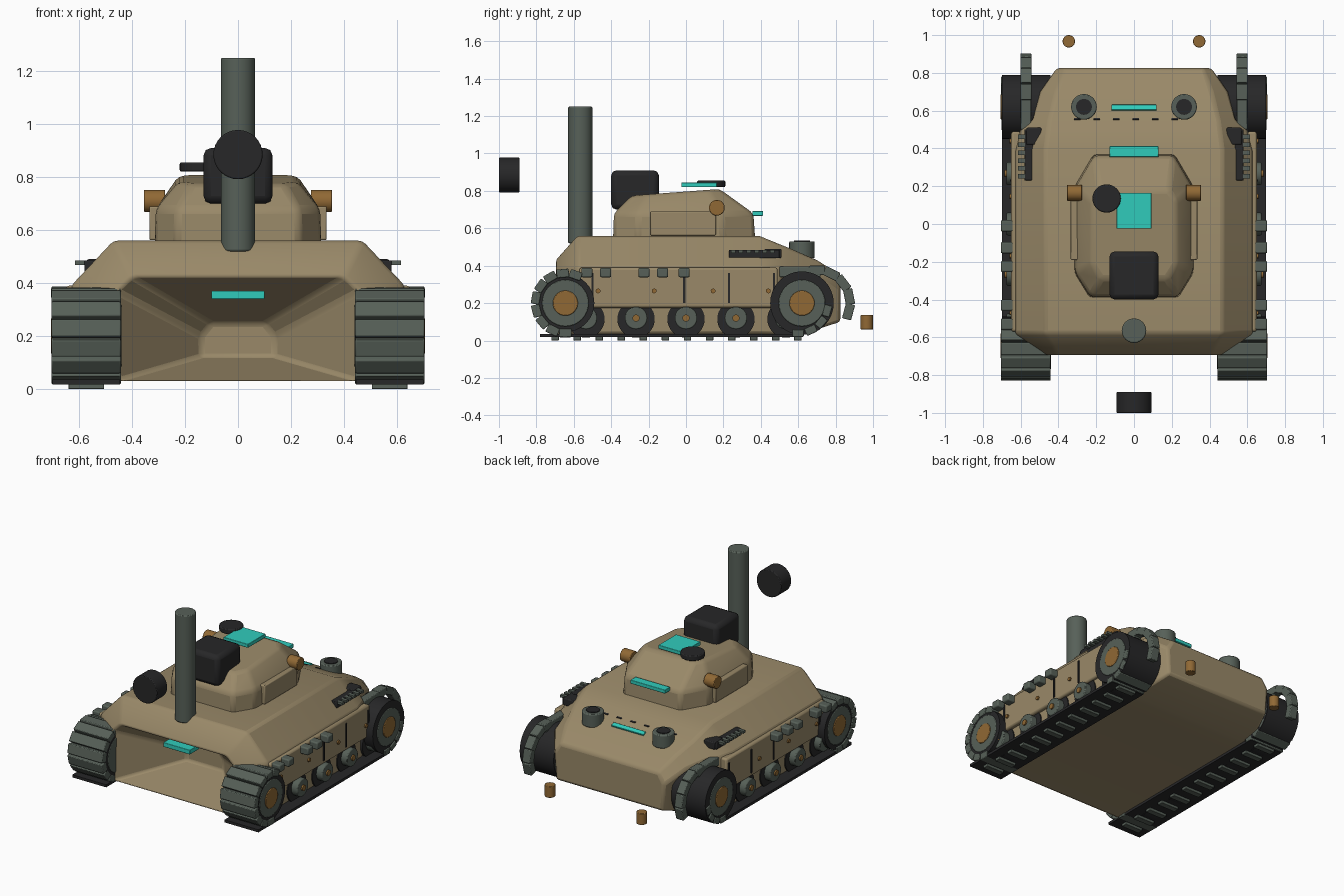
import bpy, bmesh, math
from mathutils import Matrix, Vector

if "Cube" in bpy.data.objects:
    bpy.data.objects.remove(bpy.data.objects["Cube"])


def material(name, rgb):
    m = bpy.data.materials.new(name)
    m.diffuse_color = (*rgb, 1)
    m.use_nodes = True
    m.node_tree.nodes["Principled BSDF"].inputs["Base Color"].default_value = m.diffuse_color
    return m


TAN = material("tan armour", (0.32, 0.25, 0.14))
BLACK = material("black rubber", (0.02, 0.02, 0.021))
GREY = material("grey green steel", (0.095, 0.118, 0.098))
BRONZE = material("bronze", (0.28, 0.14, 0.035))
CYAN = material("cyan glow", (0.03, 0.6, 0.5))


def finish(name, bm, mat, bevel=0.0, segs=2):
    bmesh.ops.recalc_face_normals(bm, faces=bm.faces)
    me = bpy.data.meshes.new(name)
    bm.to_mesh(me)
    bm.free()
    me.materials.append(mat)
    ob = bpy.data.objects.new(name, me)
    bpy.context.collection.objects.link(ob)
    if bevel:
        b = ob.modifiers.new("bevel", 'BEVEL')
        b.width, b.segments, b.limit_method = bevel, segs, 'ANGLE'
        b.angle_limit = math.radians(25)
    bpy.ops.object.select_all(action='DESELECT')
    bpy.context.view_layer.objects.active = ob
    ob.select_set(True)
    bpy.ops.object.shade_smooth_by_angle(angle=math.radians(30))
    return ob


def box(name, centre, size, mat, bevel=0.0, tilt=0.0):
    # tilt turns the box about the x axis
    bm = bmesh.new()
    bmesh.ops.create_cube(bm, size=1, matrix=Matrix.Translation(centre)
                          @ Matrix.Rotation(tilt, 4, 'X') @ Matrix.Diagonal((*size, 1)))
    return finish(name, bm, mat, bevel)


def span(name, x0, x1, y0, y1, z0, z1, mat, bevel=0.0):
    return box(name, ((x0 + x1) / 2, (y0 + y1) / 2, (z0 + z1) / 2),
               (abs(x1 - x0), y1 - y0, z1 - z0), mat, bevel)


def cyl(name, centre, r, depth, axis, mat, bevel=0.0, sides=32):
    rot = {'X': Matrix.Rotation(math.pi / 2, 4, 'Y'),
           'Y': Matrix.Rotation(math.pi / 2, 4, 'X'), 'Z': Matrix.Identity(4)}[axis]
    bm = bmesh.new()
    bmesh.ops.create_cone(bm, cap_ends=True, segments=sides, radius1=r, radius2=r,
                          depth=depth, matrix=Matrix.Translation(centre) @ rot)
    return finish(name, bm, mat, bevel)


def loft(name, rings, mat, bevel):
    bm = bmesh.new()
    vs = [[bm.verts.new(p) for p in r] for r in rings]
    n = len(vs[0])
    for a, b in zip(vs, vs[1:]):
        for i in range(n):
            bm.faces.new((a[i], a[(i + 1) % n], b[(i + 1) % n], b[i]))
    bm.faces.new(vs[0])
    bm.faces.new(vs[-1])
    return finish(name, bm, mat, bevel)


# Hull: sections along y, starting inside the hollow nose
sections = [
    (-0.35, (0.14, 0.12), (0.14, 0.20), (0.10, 0.25)),
    (-0.70, (0.45, 0.03), (0.46, 0.37), (0.40, 0.425)),
    (-0.58, (0.62, 0.035), (0.63, 0.39), (0.47, 0.56)),
    (0.39, (0.62, 0.035), (0.63, 0.39), (0.47, 0.56)),
    (0.50, (0.61, 0.035), (0.60, 0.39), (0.455, 0.515)),
    (0.55, (0.46, 0.04), (0.54, 0.38), (0.45, 0.495)),
    (0.70, (0.44, 0.06), (0.50, 0.37), (0.41, 0.43)),
    (0.825, (0.40, 0.10), (0.41, 0.28), (0.37, 0.35)),
]
rings = []
for y, *half in sections:
    rings.append([(x, y, z) for x, z in half] + [(-x, y, z) for x, z in half[::-1]])
loft("hull", rings, TAN, 0.015)


# Turret: stacked eight-sided rings with a roof that rises to the rear
def turret_ring(x, y0, y1, cfx, cfy, crx, cry, z0, z1):
    half = [(x - cfx, y0), (x, y0 + cfy), (x, y1 - cry), (x - crx, y1)]
    zat = lambda y: z0 + (z1 - z0) * (y - y0) / (y1 - y0)
    return [(a, b, zat(b)) for a, b in half] + [(-a, b, zat(b)) for a, b in half[::-1]]


loft("turret", [
    turret_ring(0.315, -0.39, 0.37, 0.08, 0.13, 0.10, 0.17, 0.54, 0.54),
    turret_ring(0.31, -0.385, 0.36, 0.08, 0.13, 0.10, 0.17, 0.68, 0.68),
    turret_ring(0.225, -0.29, 0.18, 0.05, 0.08, 0.04, 0.06, 0.775, 0.81),
], TAN, 0.02)

# Gun, muzzle and mantlet
span("gun_mantlet", -0.13, 0.13, -0.4, -0.145, 0.70, 0.91, BLACK, 0.028)
cyl("gun_barrel", (0, -0.565, 0.885), 0.065, 0.73, 'Z', GREY, 0.006)
cyl("gun_muzzle", (0, -0.945, 0.885), 0.093, 0.11, 'Y', BLACK, 0.005)

# Roof fittings and glowing slits
span("roof_hatch_glow", -0.092, 0.092, -0.025, 0.165, 0.82, 0.845, CYAN, 0.003)
cyl("roof_cupola", (-0.145, 0.135, 0.838), 0.075, 0.035, 'Z', BLACK, 0.006)
span("turret_rear_glow", -0.13, 0.13, 0.355, 0.412, 0.667, 0.692, CYAN, 0.003)
span("nose_glow", -0.10, 0.10, -0.66, -0.56, 0.34, 0.37, CYAN, 0.003)
slope = -math.atan2(0.13, 0.31)
box("rear_deck_glow", (0, 0.615, 0.468), (0.24, 0.03, 0.02), CYAN, 0.003, slope)
for i in range(6):
    box("rear_deck_slot", (-0.30 + i * 0.103, 0.555, 0.494), (0.035, 0.01, 0.008), BLACK, 0, slope)

PADS_TOP = (-0.53, -0.43, -0.225, -0.125, -0.01)
FRONT, REAR = (-0.645, 0.2), (0.62, 0.2)

for s, side in ((1, "right"), (-1, "left")):
    # Turret cheek plate and pivot
    span(f"turret_cheek_{side}", s * 0.28, s * 0.335, -0.19, 0.16, 0.562, 0.69, TAN, 0.006)
    cyl(f"turret_pivot_{side}", (s * 0.315, 0.165, 0.71), 0.042, 0.08, 'X', BRONZE, 0.004)
    # Rear exhaust stack, and cap floating behind
    cyl(f"exhaust_{side}", (s * 0.265, 0.62, 0.485), 0.068, 0.09, 'Z', GREY, 0.006)
    cyl(f"exhaust_bore_{side}", (s * 0.265, 0.62, 0.49), 0.042, 0.09, 'Z', BLACK)
    cyl(f"rear_cap_{side}", (s * 0.345, 0.967, 0.098), 0.033, 0.078, 'Z', BRONZE, 0.003)
    # Side vent with a row of fins
    span(f"vent_{side}", s * 0.535, s * 0.58, 0.23, 0.50, 0.44, 0.485, BLACK, 0.004)
    span(f"vent_block_{side}", s * 0.49, s * 0.57, 0.42, 0.51, 0.44, 0.49, BLACK, 0.006)
    for i in range(6):
        y = 0.24 + i * 0.042
        span(f"vent_fin_{side}", s * 0.57, s * 0.615, y, y + 0.024, 0.468, 0.485, GREY)
    # Side skirt with straps and rivets
    span(f"skirt_{side}", s * 0.60, s * 0.65, -0.57, 0.49, 0.175, 0.39, TAN, 0.012)
    for y in (-0.5, -0.01, 0.23, 0.47):
        span(f"skirt_strap_{side}", s * 0.64, s * 0.656, y - 0.006, y + 0.006, 0.20, 0.36, BLACK)
    for y in (-0.47, -0.17, 0.145, 0.44):
        cyl(f"skirt_rivet_{side}", (s * 0.652, y, 0.265), 0.013, 0.016, 'X', BRONZE, 0, 12)
    # Road wheels
    for y in (-0.535, -0.267, 0, 0.267, 0.535):
        cyl(f"road_tyre_{side}", (s * 0.58, y, 0.115), 0.1, 0.1, 'X', BLACK)
        cyl(f"road_wheel_{side}", (s * 0.645, y, 0.12), 0.06, 0.06, 'X', GREY, 0.006)
        cyl(f"road_hub_{side}", (s * 0.675, y, 0.12), 0.019, 0.02, 'X', BRONZE, 0, 16)
    # Track belt: end drums and the lower run
    for tag, (y, z), r in (("front", FRONT, 0.155), ("rear", REAR, 0.17)):
        cyl(f"track_drum_{tag}_{side}", (s * 0.57, y, z), r, 0.255, 'X', BLACK)
        cyl(f"track_disc_{tag}_{side}", (s * 0.57, y, z), 0.125, 0.262, 'X', GREY, 0.005)
        cyl(f"track_hub_{tag}_{side}", (s * 0.60, y, z), 0.067, 0.212, 'X', BRONZE, 0.004)
    span(f"track_lower_run_{side}", s * 0.445, s * 0.70, -0.78, 0.62, 0.018, 0.036, BLACK)

    # Wide pads round the front and lower rear, narrow links round the upper rear
    def pad_arc(name, centre, r, a0, a1, n, x, size):
        for i in range(n):
            a = math.radians(a0 + (a1 - a0) * i / (n - 1))
            box(name, (s * x, centre[0] + r * math.cos(a), centre[1] + r * math.sin(a)),
                size, GREY, 0.005, a - math.pi / 2)

    pad_arc(f"front_pad_{side}", FRONT, 0.16, 70, 270, 9, 0.573, (0.262, 0.066, 0.045))
    pad_arc(f"rear_pad_{side}", (0.60, 0.2), 0.16, -90, -15, 4, 0.573, (0.262, 0.06, 0.04))
    pad_arc(f"rear_link_{side}", (0.70, 0.2), 0.175, -15, 90, 5, 0.572, (0.058, 0.085, 0.05))
    span(f"rear_link_top_{side}", s * 0.545, s * 0.60, 0.50, 0.72, 0.34, 0.395, GREY, 0.005)
    for y in PADS_TOP:
        span(f"top_pad_{side}", s * 0.625, s * 0.705, y - 0.03, y + 0.03, 0.338, 0.388, GREY, 0.008)
    for i in range(12):
        y = -0.70 + i * 0.118
        span(f"ground_pad_{side}", s * 0.505, s * 0.64, y - 0.02, y + 0.02, 0.0, 0.03, GREY, 0.003)
